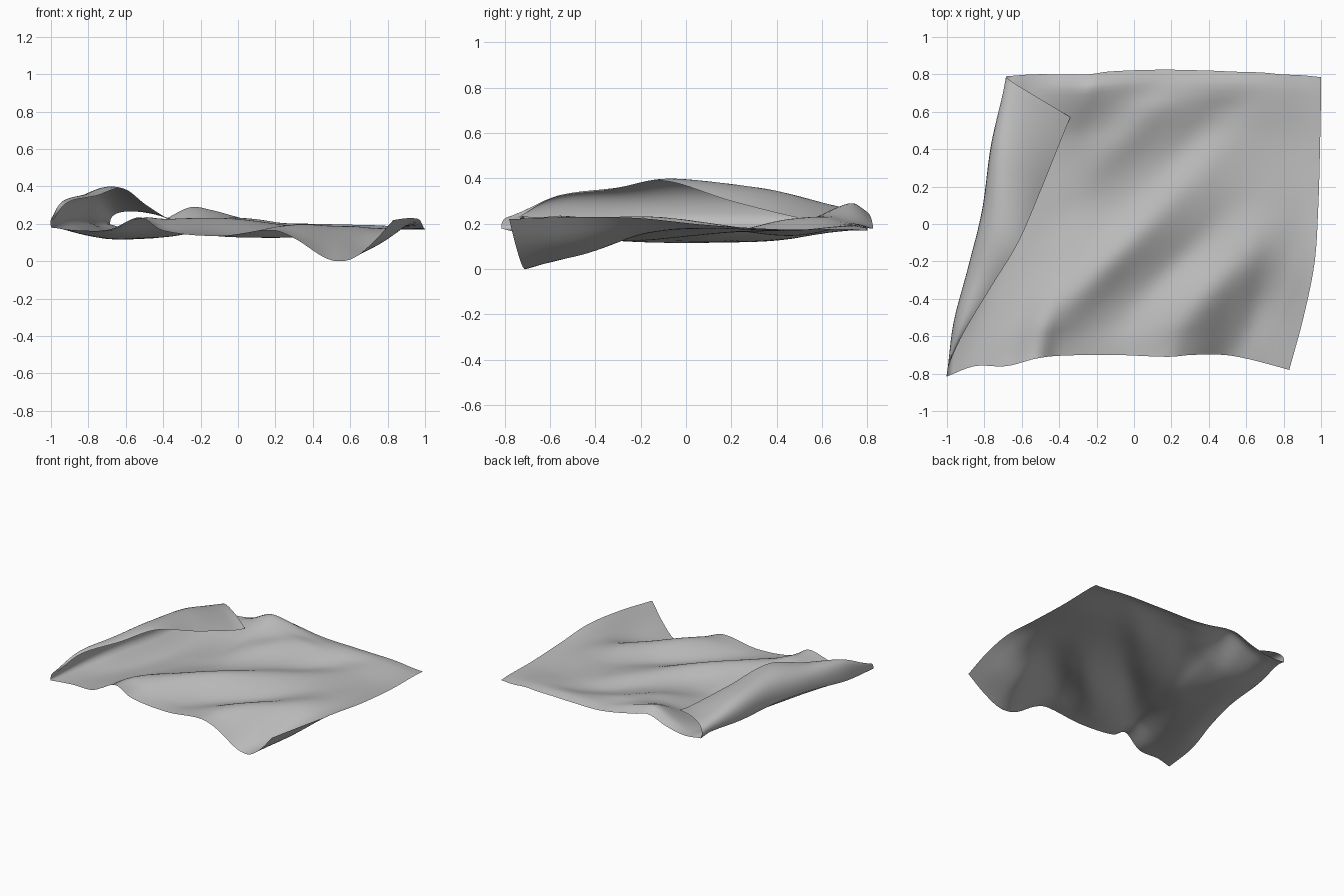
import bpy
import math
from mathutils import Vector

if "Cube" in bpy.data.objects:
    bpy.data.objects.remove(bpy.data.objects["Cube"])


def curve(keys, vals, t):
    """Smooth value at t through uneven keys (cubic Hermite)."""
    n = len(keys)
    t = min(max(t, keys[0]), keys[-1])
    i = max(k for k in range(n - 1) if keys[k] <= t)

    def slope(k):
        a, b = max(k - 1, 0), min(k + 1, n - 1)
        return (vals[b] - vals[a]) / (keys[b] - keys[a])

    h = keys[i + 1] - keys[i]
    s = (t - keys[i]) / h
    return (vals[i] * (1 + 2 * s) * (1 - s) ** 2 + slope(i) * h * s * (1 - s) ** 2
            + vals[i + 1] * s * s * (3 - 2 * s) + slope(i + 1) * h * s * s * (s - 1))


# Stations across the cloth (left to right) and along it (front to back)
COLS = [-1, -.85, -.68, -.52, -.4, -.1, .2, .32, .5, .62, .74, .85]
ROWS = [-.78, -.5, -.2, .1, .45, .73, .81]

# Broad height of the cloth at each station
HEIGHT = [
    [.18, .165, .17, .235, .165, .135, .165, .12, .01, .01, .10, .22],
    [.185, .14, .15, .20, .185, .15, .175, .165, .105, .065, .115, .23],
    [.21, .125, .13, .16, .175, .17, .17, .17, .17, .155, .165, .225],
    [.21, .125, .12, .13, .15, .17, .17, .165, .17, .175, .18, .195],
    [.20, .14, .135, .17, .195, .18, .175, .17, .17, .17, .17, .175],
    [.20, .17, .22, .29, .275, .205, .20, .20, .195, .19, .18, .175],
    [.18, .17, .20, .25, .23, .185, .18, .18, .18, .18, .17, .17],
]

# Diagonal wrinkles: offset across, centre along, half length, height
WRINKLES = [(.05, -.3, .75, .06), (.32, 0, .55, -.045), (.55, .1, .5, .03),
            (-.36, .5, .5, .035), (-.09, .8, .45, -.03)]

# Outline of the cloth
LEFT_X = [-1, -.965, -.885, -.81, -.76, -.695, -.68]
RIGHT_X = [.83, .905, .965, .985, .995, 1, 1]
FRONT_Y = [-.815, -.76, -.76, -.72, -.705, -.70, -.71, -.70, -.70, -.72, -.75, -.78]
BACK_Y = [.79, .80, .80, .80, .815, .825, .82, .815, .81, .80, .795, .785]

# Free edge of the turned-over flap, and how far the roll bulges above it
FLAP_X = [-.99, -.91, -.76, -.62, -.49, -.37, -.34]
FLAP_Y = [-.75, -.58, -.33, -.10, .20, .50, .57]
FLAP_Z = [.22, .315, .35, .39, .30, .225, .22]
FLAP_LIFT = [.03, .045, .05, .055, .14, .11, .10]


def wrinkle(x, y):
    """Height of the diagonal wrinkles, faded out at front and back edges."""
    s, c = (x - y) / math.sqrt(2), x + y
    fade = min(max((y + .70) / .15, 0), 1) * min(max((.78 - y) / .15, 0), 1)
    return fade * sum(h * math.exp(-((s - s0) / .11) ** 2 - ((c - c0) / ln) ** 2)
                      for s0, c0, ln, h in WRINKLES)


def sheet_point(u, r):
    """Point on the lying cloth."""
    a = (u - COLS[0]) / (COLS[-1] - COLS[0])
    b = (r - ROWS[0]) / (ROWS[-1] - ROWS[0])
    left, right = curve(ROWS, LEFT_X, r), curve(ROWS, RIGHT_X, r)
    front, back = curve(COLS, FRONT_Y, u), curve(COLS, BACK_Y, u)
    x, y = left + (right - left) * a, front + (back - front) * b
    z = curve(ROWS, [curve(COLS, row, u) for row in HEIGHT], r) + wrinkle(x, y)
    return Vector((x, y, max(z, 0)))


def flap_point(t, r):
    """Point on the flap, rolled up and over from the left edge."""
    p0 = sheet_point(COLS[0], r)
    p3 = Vector([curve(ROWS, v, r) for v in (FLAP_X, FLAP_Y, FLAP_Z)])
    d = p3 - p0
    lift = curve(ROWS, FLAP_LIFT, r)
    p1 = p0 + Vector((-.1 * d.xy.length, 0, .7 * d.z + lift))
    p2 = p3 + Vector((-.4 * d.x, -.4 * d.y, .5 * lift))
    s = 1 - t
    return p0 * s ** 3 + p1 * (3 * s * s * t) + p2 * (3 * s * t * t) + p3 * t ** 3


# One continuous grid: flap, fold line, then the lying cloth
NF, NS, NR = 14, 64, 56
verts = []
for j in range(NR + 1):
    r = ROWS[0] + (ROWS[-1] - ROWS[0]) * j / NR
    verts += [flap_point(1 - i / NF, r) for i in range(NF)]
    verts += [sheet_point(COLS[0] + (COLS[-1] - COLS[0]) * i / NS, r) for i in range(NS + 1)]
W = NF + NS + 1
faces = [(j * W + i, j * W + i + 1, (j + 1) * W + i + 1, (j + 1) * W + i)
         for j in range(NR) for i in range(W - 1)]

mesh = bpy.data.meshes.new("cloth")
mesh.from_pydata(verts, [], faces)
cloth = bpy.data.objects.new("cloth", mesh)
bpy.context.collection.objects.link(cloth)

# Plain grey fabric, smooth shaded
fabric = bpy.data.materials.new("grey fabric")
fabric.diffuse_color = (.5, .5, .5, 1)
fabric.use_nodes = True
fabric.node_tree.nodes["Principled BSDF"].inputs["Base Color"].default_value = fabric.diffuse_color
mesh.materials.append(fabric)
mesh.shade_smooth()
